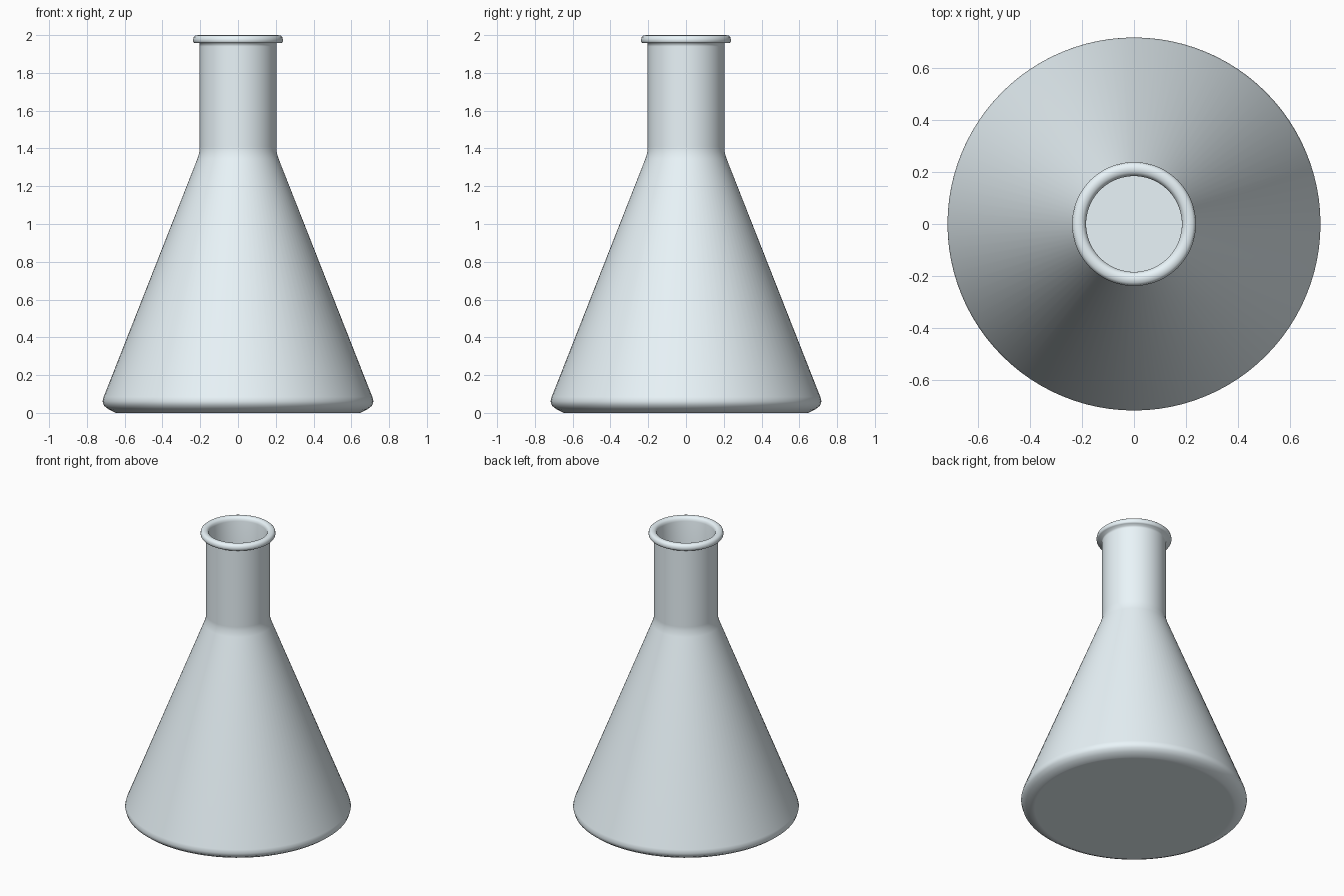
import bpy, bmesh, math

if "Cube" in bpy.data.objects:
    bpy.data.objects.remove(bpy.data.objects["Cube"])


def lathe(name, profile, color, steps=96):
    """Revolve an (r, z) profile about the z axis, smooth shaded."""
    bm = bmesh.new()
    verts = [bm.verts.new((r, 0, z)) for r, z in profile]
    edges = [bm.edges.new(p) for p in zip(verts, verts[1:])]
    bmesh.ops.spin(bm, geom=verts + edges, cent=(0, 0, 0), axis=(0, 0, 1),
                   angle=2 * math.pi, steps=steps, use_duplicate=False)
    bmesh.ops.remove_doubles(bm, verts=bm.verts, dist=1e-5)
    bmesh.ops.recalc_face_normals(bm, faces=bm.faces)
    for f in bm.faces:
        f.smooth = True
    mesh = bpy.data.meshes.new(name)
    bm.to_mesh(mesh)
    bm.free()
    mat = bpy.data.materials.new(name + "_glass")
    mat.diffuse_color = color
    mat.use_nodes = True
    mat.node_tree.nodes["Principled BSDF"].inputs["Base Color"].default_value = mat.diffuse_color
    mesh.materials.append(mat)
    obj = bpy.data.objects.new(name, mesh)
    bpy.context.collection.objects.link(obj)
    return obj


# Glass flask: outer wall, rolled lip, then inner wall back down to the floor
outer = [(0, 0), (0.630, 0), (0.648, 0), (0.685, 0.019), (0.710, 0.038),
         (0.717, 0.062), (0.711, 0.085), (0.215, 1.345), (0.203, 1.385),
         (0.203, 1.41), (0.203, 1.94), (0.203, 1.958)]
lip = [(0.232, 1.958), (0.237, 1.966), (0.238, 1.976), (0.235, 1.989),
       (0.226, 1.997), (0.212, 2.0), (0.198, 1.997), (0.188, 1.988), (0.184, 1.972)]
inner = [(0.184, 1.385), (0.188, 1.360), (0.692, 0.082), (0.696, 0.064),
         (0.690, 0.046), (0.672, 0.032), (0.640, 0.02), (0.620, 0.02), (0, 0.02)]
lathe("flask", outer + lip + inner, (0.82, 0.91, 0.95, 1))
